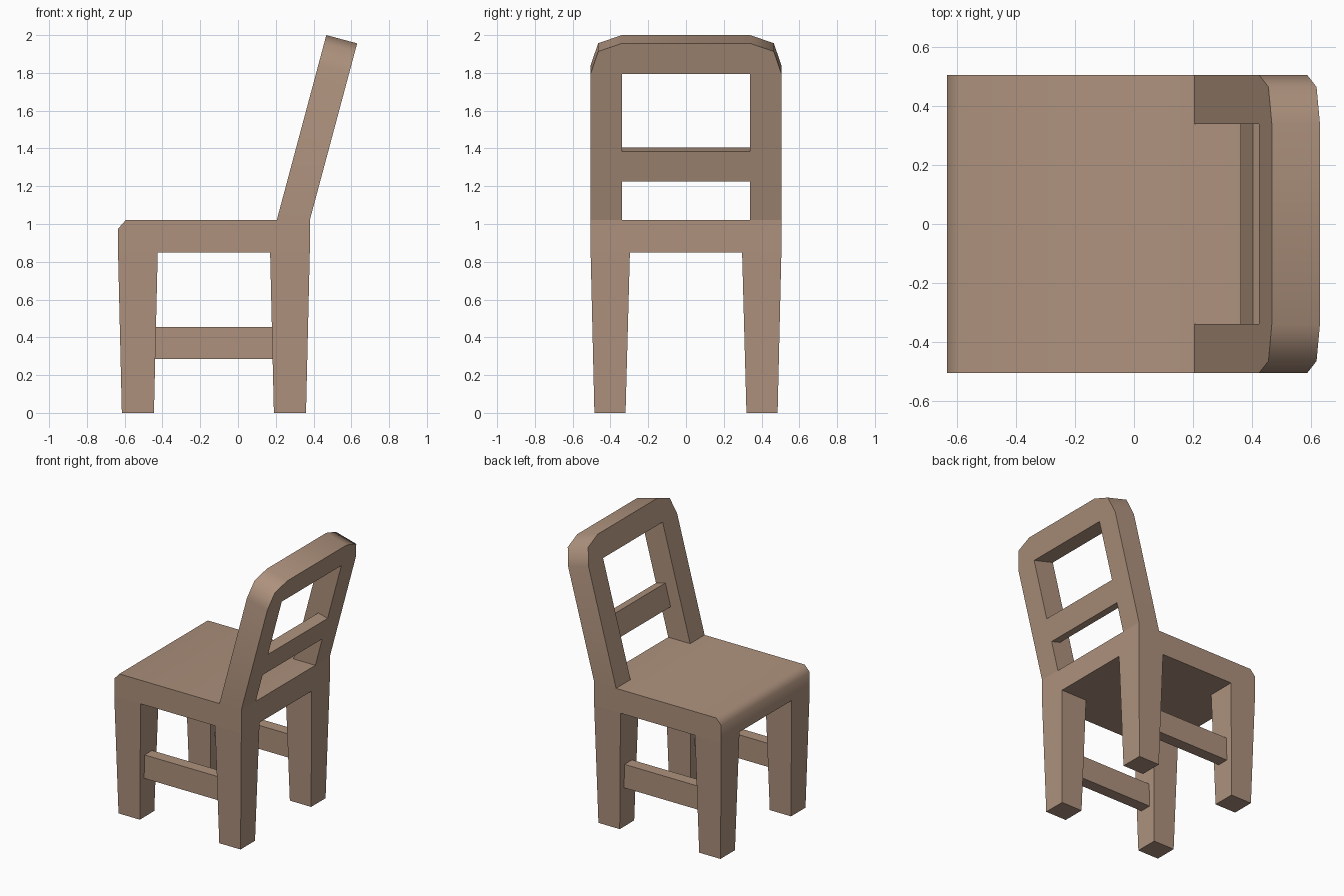
import bpy
import bmesh
from math import radians, sin, cos
from mathutils import Vector

cube = bpy.data.objects.get("Cube")
if cube:
    bpy.data.objects.remove(cube, do_unlink=True)

wood = bpy.data.materials.new("warm_wood")
wood.use_nodes = True
colour = (0.42, 0.285, 0.205, 1)
wood.diffuse_color = colour
wood.node_tree.nodes["Principled BSDF"].inputs["Base Color"].default_value = colour

HALF = 0.505        # half width of the chair
SEAT_LOW, SEAT_TOP = 0.85, 1.02
FRONT, BACK = -0.635, 0.38
LEAN = radians(15)
THICK = 0.169       # backrest thickness


def loft(name, start, end, smooth=False):
    """Solid between two matching outlines."""
    bm = bmesh.new()
    a = [bm.verts.new(p) for p in start]
    b = [bm.verts.new(p) for p in end]
    bm.faces.new(a)
    bm.faces.new(b[::-1])
    n = len(a)
    for i in range(n):
        j = (i + 1) % n
        bm.faces.new((a[i], b[i], b[j], a[j]))
    bmesh.ops.recalc_face_normals(bm, faces=bm.faces)
    mesh = bpy.data.meshes.new(name)
    bm.to_mesh(mesh)
    bm.free()
    mesh.materials.append(wood)
    obj = bpy.data.objects.new(name, mesh)
    bpy.context.collection.objects.link(obj)
    if smooth:
        bpy.ops.object.select_all(action="DESELECT")
        obj.select_set(True)
        bpy.context.view_layer.objects.active = obj
        bpy.ops.object.shade_smooth_by_angle(angle=radians(55))
    return obj


def rect(x0, x1, y0, y1, z):
    return [(x0, y0, z), (x1, y0, z), (x1, y1, z), (x0, y1, z)]


def lean_point(y, v, t):
    """Point on the leaning back: v up the slope, t through its thickness."""
    if v == 0:      # feet of the posts are cut level with the seat
        return Vector((0.205 + t / cos(LEAN), y, SEAT_TOP))
    return Vector((0.205 + v * sin(LEAN) + t * cos(LEAN), y,
                   SEAT_TOP + v * cos(LEAN) - t * sin(LEAN)))


def leaning_slab(name, outline, t0, t1, smooth=False):
    return loft(name, [lean_point(y, v, t0) for y, v in outline],
                [lean_point(y, v, t1) for y, v in outline], smooth)


# Seat with a softened front edge
profile = [(FRONT, SEAT_LOW), (BACK, SEAT_LOW), (BACK, SEAT_TOP),
           (-0.595, SEAT_TOP), (FRONT, 0.975)]
loft("seat", [(x, -HALF, z) for x, z in profile],
     [(x, HALF, z) for x, z in profile], smooth=True)

# Tapered legs and side stretchers
for side, s in (("left", 1), ("right", -1)):
    for end, top, foot in (("front", (FRONT, -0.425), (-0.615, -0.445)),
                           ("back", (0.17, BACK), (0.19, 0.36))):
        loft(f"{end}_leg_{side}",
             rect(*foot, s * 0.32, s * 0.485, 0),
             rect(*top, s * 0.297, s * HALF, SEAT_LOW))
    loft(f"stretcher_{side}",
         rect(-0.445, 0.19, s * 0.36, s * 0.445, 0.285),
         rect(-0.445, 0.19, s * 0.36, s * 0.445, 0.455))

# Backrest frame: an arch with clipped corners
half_arch = [(0.34, 0), (HALF, 0), (HALF, 0.849), (0.465, 0.97), (0.34, 1.0145)]
arch = half_arch + [(-y, v) for y, v in reversed(half_arch)]
arch += [(-0.34, 0.848), (0.34, 0.848)]
leaning_slab("backrest_frame", arch, 0, THICK, smooth=True)

# Thin cross rail, flush with the rear of the frame
leaning_slab("backrest_rail",
             [(-0.34, 0.2575), (0.34, 0.2575), (0.34, 0.423), (-0.34, 0.423)],
             0.092, THICK)
